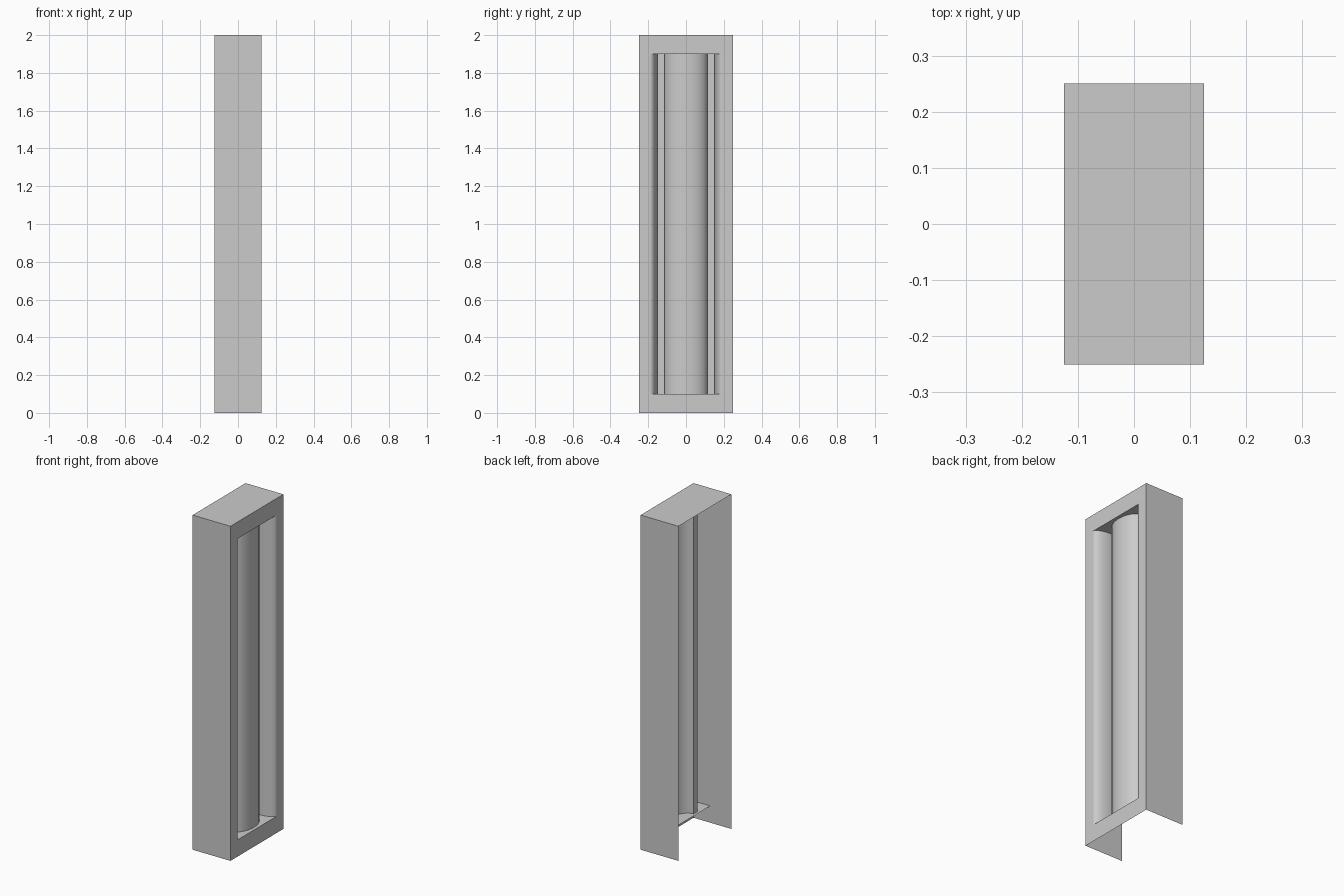
import bpy
import math

cube = bpy.data.objects.get("Cube")
if cube:
    bpy.data.objects.remove(cube)

GREY = (0.6, 0.6, 0.6, 1)
grey = bpy.data.materials.new("neutral grey")
grey.use_nodes = True
grey.diffuse_color = GREY
grey.node_tree.nodes["Principled BSDF"].inputs["Base Color"].default_value = GREY

X, Y, H = 0.125, 0.25, 2.0       # half depth, half width, height
OPEN, RIM = 0.19, 0.1            # half width of the opening, rim height
BACK = 0.03                      # depth of the grooves
SHELF = 0.015                    # inner edge of the floor and ceiling
COLUMN, PANEL = 0.15, 0.115      # groove sides
BULGE = 0.076


def make(name, verts, faces, smooth=False):
    mesh = bpy.data.meshes.new(name)
    mesh.from_pydata(verts, [], faces)
    mesh.materials.append(grey)
    obj = bpy.data.objects.new(name, mesh)
    bpy.context.collection.objects.link(obj)
    if smooth:
        bpy.ops.object.select_all(action='DESELECT')
        obj.select_set(True)
        bpy.context.view_layer.objects.active = obj
        bpy.ops.object.shade_smooth_by_angle(angle=math.radians(35))
    return obj


def sheet(name, path, z0, z1, smooth=False):
    """Upright sheet along a plan path of (x, y) points."""
    n = len(path)
    verts = [(x, y, z) for z in (z0, z1) for x, y in path]
    faces = [(i, i + 1, n + i + 1, n + i) for i in range(n - 1)]
    return make(name, verts, faces, smooth)


def plate(name, x0, x1, z, up):
    """Level sheet over the full width."""
    verts = [(x0, -Y, z), (x1, -Y, z), (x1, Y, z), (x0, Y, z)]
    return make(name, verts, [(0, 1, 2, 3) if up else (3, 2, 1, 0)])


def arc(y0, a, b, start, end, steps):
    """Elliptical arc in plan, bulging towards +x."""
    angles = [math.radians(start + (end - start) * i / steps) for i in range(steps + 1)]
    return [(BACK + b * math.sin(t), y0 + a * math.cos(t)) for t in angles]


# Outer shell, open at the bottom and on the wall side
sheet("front_wall", [(-X, -Y), (X, -Y)], 0, H)
sheet("back_wall", [(X, Y), (-X, Y)], 0, H)
plate("top_wall", -X, X, H, True)

# Flat frame around the opening
ys, zs = (-Y, -OPEN, OPEN, Y), (0, RIM, H - RIM, H)
make("face_frame", [(X, y, z) for z in zs for y in ys],
     [(r * 4 + c, r * 4 + c + 1, r * 4 + c + 5, r * 4 + c + 4)
      for r in range(3) for c in range(3) if (r, c) != (1, 1)])

# Floor and ceiling of the recess
plate("recess_floor", SHELF, X, RIM, True)
plate("recess_ceiling", SHELF, X, H - RIM, False)

# Rounded jambs, grooves and bulging centre panel in one profile
width = OPEN - COLUMN
profile = (arc(-OPEN, width, X - BACK, 90, 0, 12)
           + arc(0, PANEL, BULGE, 180, 0, 32)
           + arc(OPEN, width, X - BACK, 180, 90, 12))
sheet("recess_lining", profile, RIM, H - RIM, True)
